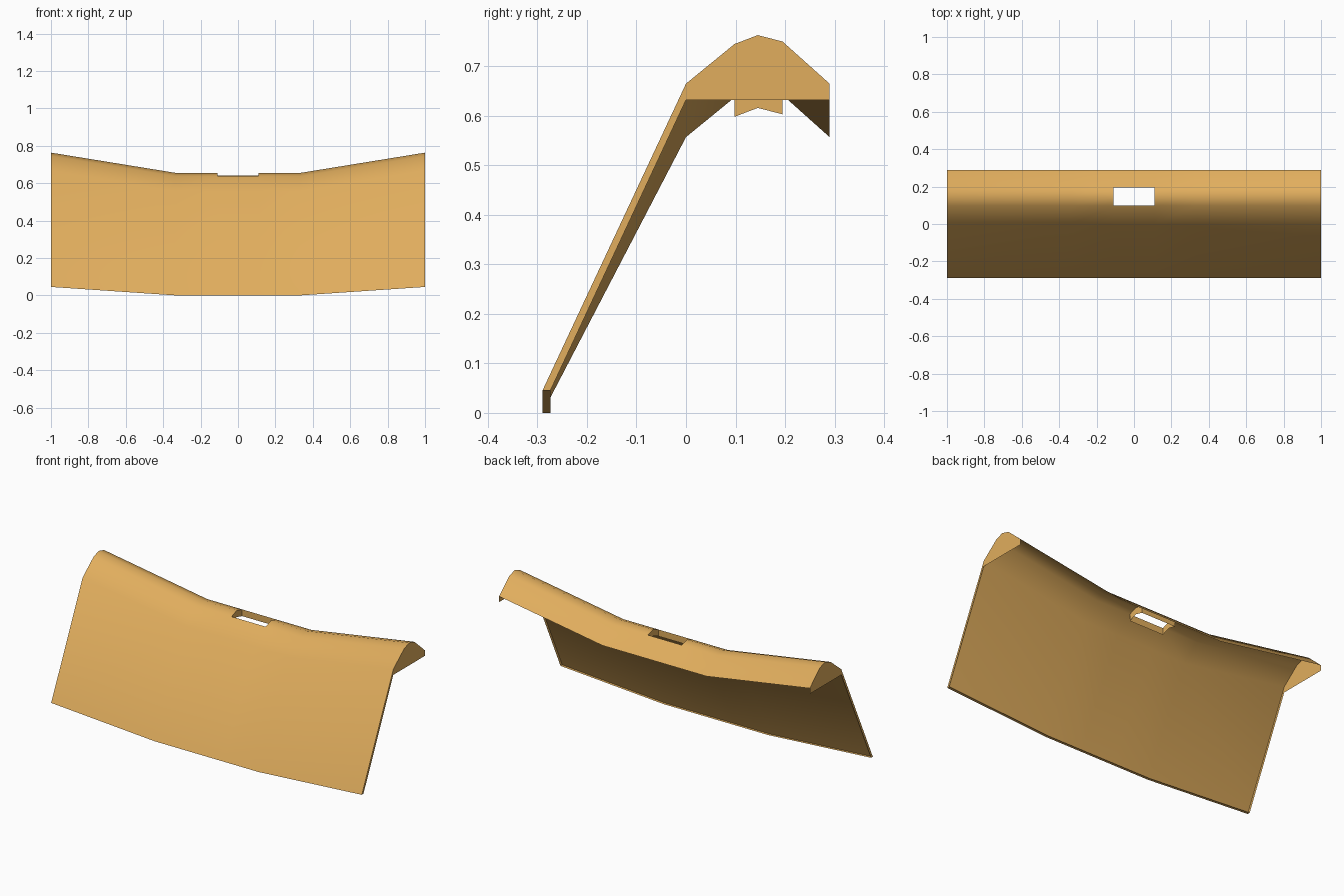
import bpy
import bmesh
from math import radians

cube = bpy.data.objects.get("Cube")
if cube:
    bpy.data.objects.remove(cube, do_unlink=True)

# Single tan colour
tan = bpy.data.materials.new("warm tan")
tan.use_nodes = True
colour = (0.75, 0.42, 0.11, 1)
tan.diffuse_color = colour
tan.node_tree.nodes["Principled BSDF"].inputs["Base Color"].default_value = colour

# Cross-section rows: y, height at the raised ends, height in the low middle
ROWS = [(-0.29, 0.045, 0.0), (0.0, 0.665, 0.557), (0.098, 0.745, 0.637),
        (0.145, 0.763, 0.655), (0.195, 0.75, 0.642), (0.29, 0.665, 0.557)]
SLOT, BEND = 0.11, 0.335
STATIONS = [-1, -BEND, -SLOT, SLOT, BEND, 1]
DEPTH = 0.039


def height(row, x):
    return row[1] if abs(x) == 1 else row[2]


def build(name, faces):
    """Make an object from a list of polygons, joining shared corners."""
    bm = bmesh.new()
    for face in faces:
        bm.faces.new([bm.verts.new(p) for p in face])
    bmesh.ops.remove_doubles(bm, verts=bm.verts, dist=0.0001)
    mesh = bpy.data.meshes.new(name)
    bm.to_mesh(mesh)
    bm.free()
    mesh.materials.append(tan)
    obj = bpy.data.objects.new(name, mesh)
    bpy.context.collection.objects.link(obj)
    return obj


def spans(items):
    return list(zip(items, items[1:]))


# Curved sheet: sloping front, rounded ridge and short back, with a slot opening
sheet = []
for x0, x1 in spans(STATIONS):
    for i, (a, b) in enumerate(spans(ROWS)):
        if x0 == -SLOT and i in (2, 3):
            continue
        sheet.append([(x0, a[0], height(a, x0)), (x1, a[0], height(a, x1)),
                      (x1, b[0], height(b, x1)), (x0, b[0], height(b, x0))])
panel = build("curved_panel", sheet)
bpy.ops.object.select_all(action='DESELECT')
panel.select_set(True)
bpy.context.view_layer.objects.active = panel
bpy.ops.object.shade_smooth_by_angle(angle=radians(50))

# Narrow downward rim along the front lower edge
front, inner = ROWS[0], -0.274
build("lower_rim", [[(x0, front[0], height(front, x0)), (x0, inner, height(front, x0)),
                     (x1, inner, height(front, x1)), (x1, front[0], height(front, x1))]
                    for x0, x1 in spans(STATIONS)])

# Flat end caps
section = [(y, z) for y, z, _ in ROWS] + [(0.29, 0.632), (0.0, 0.632), (inner, 0.045)]
for name, side in (("left_end_cap", 1), ("right_end_cap", -1)):
    outline = [(side, y, z) for y, z in section]
    build(name, [outline[::-side]])

# Collar hanging around the slot
near, mid, far = ROWS[2:5]
ring = [(-SLOT, near), (SLOT, near), (SLOT, mid), (SLOT, far), (-SLOT, far), (-SLOT, mid)]
top = [(x, row[0], row[2]) for x, row in ring]
low = [(x, y, z - DEPTH) for x, y, z in top]
build("slot_collar", [[top[i - 1], top[i], low[i], low[i - 1]] for i in range(len(ring))])
